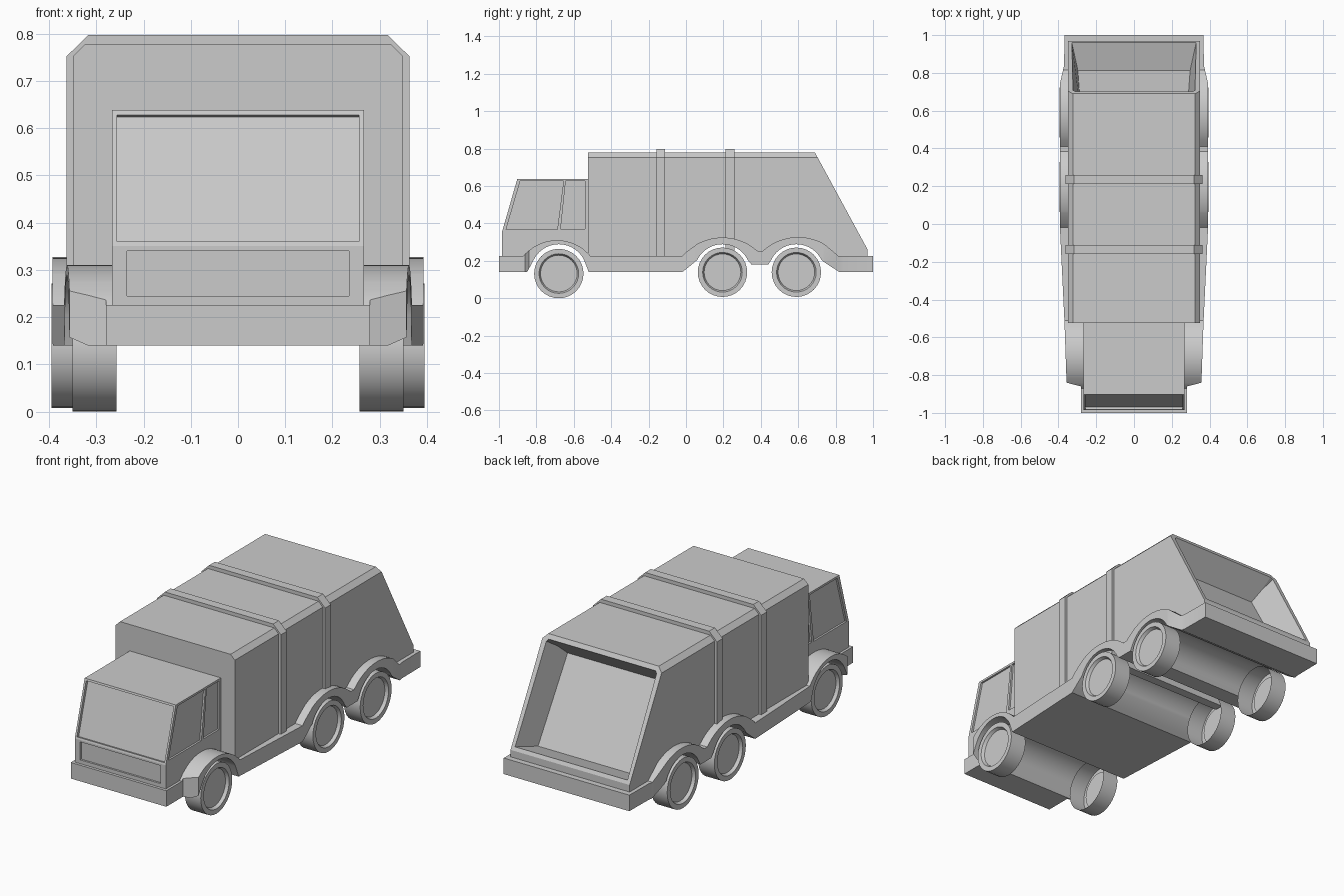
import bpy, bmesh, math
from mathutils import Vector, Matrix

if "Cube" in bpy.data.objects:
    bpy.data.objects.remove(bpy.data.objects["Cube"])


def finish(bm, name, smooth=False):
    bmesh.ops.recalc_face_normals(bm, faces=bm.faces)
    me = bpy.data.meshes.new(name)
    bm.to_mesh(me)
    bm.free()
    ob = bpy.data.objects.new(name, me)
    bpy.context.collection.objects.link(ob)
    bpy.ops.object.select_all(action='DESELECT')
    ob.select_set(True)
    bpy.context.view_layer.objects.active = ob
    if smooth:
        bpy.ops.object.shade_smooth_by_angle(angle=math.radians(30))
    return ob


def prism(profile, x0, x1):
    """Closed prism: (y, z) profile swept from x0 to x1."""
    bm = bmesh.new()
    f = bm.faces.new([bm.verts.new((x0, y, z)) for y, z in profile])
    ext = bmesh.ops.extrude_face_region(bm, geom=[f])
    bmesh.ops.translate(bm, vec=(x1 - x0, 0, 0),
                        verts=[v for v in ext['geom'] if isinstance(v, bmesh.types.BMVert)])
    bmesh.ops.recalc_face_normals(bm, faces=bm.faces)
    return bm


def lerp(points, y):
    for (a, p), (b, q) in zip(points, points[1:]):
        if y <= b:
            return p + (q - p) * (y - a) / (b - a)
    return points[-1][1]


WHEELS = [-0.68, 0.195, 0.59]
# (centre y, centre z, radius) of each mudguard's upper arc
ARCS = [(-0.69, 0.077, 0.233), (0.195, 0.045, 0.28), (0.6, 0.047, 0.28)]
WIDTH = [(-1, 0.28), (-0.86, 0.28), (-0.84, 0.357), (-0.52, 0.368), (0, 0.393),
         (0.74, 0.393), (0.84, 0.37), (1, 0.368)]
SKIRT = [(-1, 0.14), (-0.85, 0.14), (-0.815, 0.2), (-0.56, 0.2), (-0.52, 0.14),
         (-0.02, 0.14), (0.06, 0.2), (0.33, 0.205), (0.35, 0.18), (0.44, 0.18),
         (0.455, 0.205), (0.72, 0.205), (0.82, 0.14), (1, 0.14)]


def arc(y, c, cz, r):
    return cz + math.sqrt(max(r * r - (y - c) ** 2, 0))


def top(y):
    return max([0.225] + [arc(y, *a) for a in ARCS])


def bottom(y):
    for w in WHEELS:
        if abs(y - w) < 0.136:
            return arc(y, w, 0.139, 0.15)
    return lerp(SKIRT, y)


# chassis with mudguards: rectangular sections lofted along y
ys = {round(p[0], 4) for p in WIDTH + SKIRT}
for w in WHEELS:
    ys |= {round(w + 0.135 * math.sin(math.radians(a)) / math.sin(math.radians(80)), 4)
           for a in range(-80, 81, 10)}
for c, cz, r in ARCS:
    h = math.sqrt(r * r - (0.225 - cz) ** 2)
    ys |= {round(c - h, 4), round(c + h, 4)}
ys = sorted(ys)
bm = bmesh.new()
prev = None
for y in ys:
    w, t, b = lerp(WIDTH, y), top(y), bottom(y)
    ring = [bm.verts.new(p) for p in ((-w, y, b), (w, y, b), (w, y, t), (-w, y, t))]
    if prev:
        for i in range(4):
            bm.faces.new((prev[i], prev[(i + 1) % 4], ring[(i + 1) % 4], ring[i]))
    else:
        bm.faces.new(ring)
    prev = ring
bm.faces.new(prev)
finish(bm, "chassis_and_mudguards", True)


def underside(a, b):
    """Lower edge that stays inside the chassis, from y = b back to y = a."""
    mid = [y for y in ys if a + 0.005 < y < b - 0.005]
    return [(y, top(y) - 0.008) for y in [b] + mid[::-1] + [a]]


# load body with chamfered roof and a hopper opening in the sloping rear
bm = prism([(-0.525, 0.778), (0.69, 0.778), (0.97, 0.262)] + underside(-0.525, 0.97), -0.349, 0.349)
edges = [e for e in bm.edges if all(v.co.z > 0.77 for v in e.verts)
         and abs(e.verts[0].co.x - e.verts[1].co.x) < 1e-4]
bmesh.ops.bevel(bm, geom=edges, offset=0.025, segments=1, affect='EDGES')
bm.normal_update()
slope = Vector((0, 0.516, 0.28)).normalized()
rear = max((f for f in bm.faces if f.calc_center_median().y > 0.75), key=lambda f: f.normal.dot(slope))
bmesh.ops.inset_individual(bm, faces=[rear], thickness=0.028)
bmesh.ops.inset_individual(bm, faces=[rear], thickness=0.045, depth=-0.15)
finish(bm, "load_body")

# raised bands around the body
for i, y in enumerate((-0.135, 0.235)):
    bm = bmesh.new()
    half = [(0.363, 0.218), (0.363, 0.752), (0.317, 0.797)]
    pts = half + [(-x, z) for x, z in half[::-1]]
    f = bm.faces.new([bm.verts.new((x, y - 0.024, z)) for x, z in pts])
    ext = bmesh.ops.extrude_face_region(bm, geom=[f])
    bmesh.ops.translate(bm, vec=(0, 0.048, 0),
                        verts=[v for v in ext['geom'] if isinstance(v, bmesh.types.BMVert)])
    finish(bm, f"body_band_{i + 1}")

# cab with recessed windscreen
bm = prism([(-0.985, 0.35), (-0.902, 0.638), (-0.52, 0.638)] + underside(-0.985, -0.52)
           , -0.267, 0.267)
bm.normal_update()
screen = next(f for f in bm.faces if f.normal.y < -0.9 and f.calc_center_median().z > 0.4)
bmesh.ops.inset_individual(bm, faces=[screen], thickness=0.015)
bmesh.ops.inset_individual(bm, faces=[screen], thickness=0.001, depth=-0.014)
cab = finish(bm, "cab")

# recesses for grille and side windows
front_window = [(-0.962, 0.368), (-0.886, 0.627), (-0.655, 0.627), (-0.688, 0.368)]
rear_window = [(-0.67, 0.37), (-0.643, 0.627), (-0.54, 0.627), (-0.54, 0.37)]
grille = [(-1.02, 0.245), (-1.02, 0.34), (-0.975, 0.34), (-0.975, 0.245)]
cuts = [(grille, -0.235, 0.235)]
for win in (front_window, rear_window):
    cuts += [(win, 0.257, 0.3), (win, -0.3, -0.257)]
for profile, x0, x1 in cuts:
    cutter = finish(prism(profile, x0, x1), "cab_cutter")
    cutter.hide_render = True
    mod = cab.modifiers.new("recess", 'BOOLEAN')
    mod.operation, mod.solver, mod.object = 'DIFFERENCE', 'EXACT', cutter
    bpy.context.view_layer.objects.active = cab
    bpy.ops.object.modifier_apply(modifier=mod.name)
    bpy.data.objects.remove(cutter)


# wheels: revolved tyre and recessed hub, open on the inner side
def wheel(name, y, z, x_in, x_out, side):
    bm = bmesh.new()
    section = [(x_in, 0.132), (x_out, 0.132), (x_out, 0.106), (x_out - 0.016, 0.098), (x_out - 0.016, 0)]
    vs = [bm.verts.new((side * x, y, z + r)) for x, r in section]
    es = [bm.edges.new(p) for p in zip(vs, vs[1:])]
    bmesh.ops.spin(bm, geom=vs + es, cent=(0, y, z), axis=(1, 0, 0), angle=math.tau, steps=32)
    bmesh.ops.remove_doubles(bm, verts=bm.verts, dist=1e-4)
    finish(bm, name, True)


for side, label in ((1, "right"), (-1, "left")):
    wheel(f"front_wheel_{label}", WHEELS[0], 0.132, 0.257, 0.35, side)
    wheel(f"middle_wheel_{label}", WHEELS[1], 0.139, 0.3, 0.395, side)
    wheel(f"rear_wheel_{label}", WHEELS[2], 0.139, 0.3, 0.395, side)
